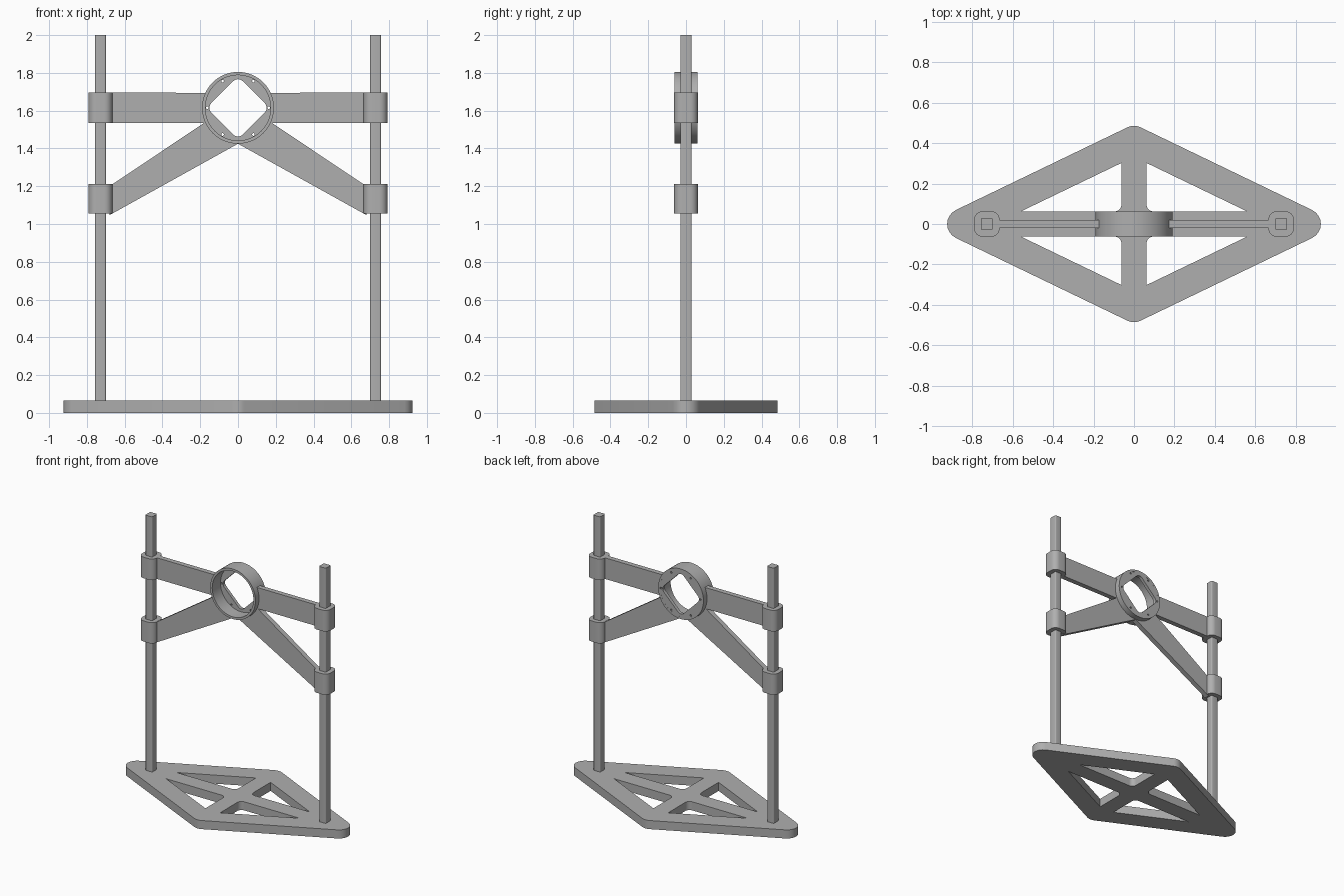
import bpy
import bmesh
from math import cos, sin, pi, radians
from mathutils import Vector, Matrix

cube = bpy.data.objects.get("Cube")
if cube:
    bpy.data.objects.remove(cube, do_unlink=True)

grey = bpy.data.materials.new("plain_grey")
grey.use_nodes = True
colour = (0.43, 0.43, 0.43, 1)
grey.diffuse_color = colour
grey.node_tree.nodes["Principled BSDF"].inputs["Base Color"].default_value = colour


def rounded(points, radius, steps=8):
    """Polygon with every corner filleted; radius may be a list."""
    out = []
    n = len(points)
    radii = radius if isinstance(radius, list) else [radius] * n
    for i, r in enumerate(radii):
        p = Vector(points[i])
        a = (Vector(points[i - 1]) - p).normalized()
        b = (Vector(points[(i + 1) % n]) - p).normalized()
        if r == 0:
            out.append(p)
            continue
        half = a.angle(b) / 2
        centre = p + (a + b).normalized() * (r / sin(half))
        start = p + a * (r * cos(half) / sin(half)) - centre
        end = p + b * (r * cos(half) / sin(half)) - centre
        sweep = start.angle_signed(end)
        for k in range(steps + 1):
            t = -sweep * k / steps
            out.append(centre + Matrix.Rotation(t, 2) @ start)
    return out


def arc(radius, a0, a1, steps, centre=(0, 0)):
    return [(centre[0] + radius * cos(radians(a0 + (a1 - a0) * k / steps)),
             centre[1] + radius * sin(radians(a0 + (a1 - a0) * k / steps)))
            for k in range(steps + 1)]


def circle(radius, steps, centre=(0, 0)):
    return arc(radius, 0, 360, steps, centre)[:-1]


def rectangle(cx, cy, w, d):
    return [(cx - w, cy - d), (cx + w, cy - d), (cx + w, cy + d), (cx - w, cy + d)]


def prism(name, loops, low, high, upright=False):
    """Extrude outlines (later loops are holes) along z, or along y if upright."""
    curve = bpy.data.curves.new(name, "CURVE")
    curve.dimensions = "2D"
    curve.fill_mode = "BOTH"
    curve.extrude = (high - low) / 2
    for loop in loops:
        spline = curve.splines.new("POLY")
        spline.points.add(len(loop) - 1)
        for point, co in zip(spline.points, loop):
            point.co = (co[0], co[1], 0, 1)
        spline.use_cyclic_u = True
    helper = bpy.data.objects.new(name + "_outline", curve)
    bpy.context.collection.objects.link(helper)
    graph = bpy.context.evaluated_depsgraph_get()
    mesh = bpy.data.meshes.new_from_object(helper.evaluated_get(graph))
    bpy.data.objects.remove(helper, do_unlink=True)

    bm = bmesh.new()
    bm.from_mesh(mesh)
    bmesh.ops.remove_doubles(bm, verts=bm.verts, dist=0.0001)
    bmesh.ops.translate(bm, verts=bm.verts, vec=(0, 0, (low + high) / 2))
    if upright:
        bmesh.ops.transform(bm, matrix=Matrix(((1, 0, 0, 0), (0, 0, 1, 0),
                                               (0, 1, 0, 0), (0, 0, 0, 1))), verts=bm.verts)
    bmesh.ops.recalc_face_normals(bm, faces=bm.faces)
    bm.to_mesh(mesh)
    bm.free()
    mesh.materials.clear()
    mesh.materials.append(grey)
    mesh.name = name
    obj = bpy.data.objects.new(name, mesh)
    bpy.context.collection.objects.link(obj)
    bpy.ops.object.select_all(action="DESELECT")
    obj.select_set(True)
    bpy.context.view_layer.objects.active = obj
    bpy.ops.object.shade_smooth_by_angle(angle=radians(30))
    return obj


# Diamond base with four triangular openings
outline = rounded([(1.025, 0), (0, 0.494), (-1.025, 0), (0, -0.494)], 0.077)
openings = [rounded([(sx * 0.062, sy * 0.062), (sx * 0.56, sy * 0.062), (sx * 0.062, sy * 0.302)],
                    [0.035, 0, 0])
            for sx in (1, -1) for sy in (1, -1)]
prism("base", [outline] + openings, 0, 0.065)

# Ring: open cup at the front, drilled plate at the back
RING_Z = 1.615
centre = (0, RING_Z)
prism("ring_wall", [circle(0.19, 64, centre), circle(0.173, 64, centre)], -0.062, 0.062, True)
window = rounded([(0.166, RING_Z), (0, RING_Z + 0.166), (-0.166, RING_Z), (0, RING_Z - 0.166)], 0.035)
screws = [circle(0.007, 10, (0.163 * cos(k * pi / 3), RING_Z + 0.163 * sin(k * pi / 3)))
          for k in range(6)]
prism("ring_plate", [circle(0.175, 64, centre), window] + screws, 0.037, 0.0615, True)

# Posts, clamps and arms on both sides
POST_X = 0.728
for side, s in (("left", 1), ("right", -1)):
    prism(side + "_post", [rounded(rectangle(s * POST_X, 0, 0.029, 0.03), 0.008, 4)], 0.06, 2.0)
    for level, low, high in (("upper", 1.535, 1.695), ("lower", 1.055, 1.212)):
        prism(f"{side}_{level}_clamp",
              [rounded(rectangle(s * POST_X, 0, 0.063, 0.063), 0.042)], low, high)

    upper = [(0.68, 1.535), (0.68, 1.695)] + arc(0.182, 26, -26, 8, centre)
    lower = [(0.68, 1.047), (0.68, 1.2), (0.18, 1.535)] + arc(0.182, -26, -90, 10, centre) + [(0, 1.425)]
    for level, profile in (("upper", upper), ("lower", lower)):
        prism(f"{side}_{level}_arm", [[(s * x, z) for x, z in profile]], -0.019, 0.019, True)
